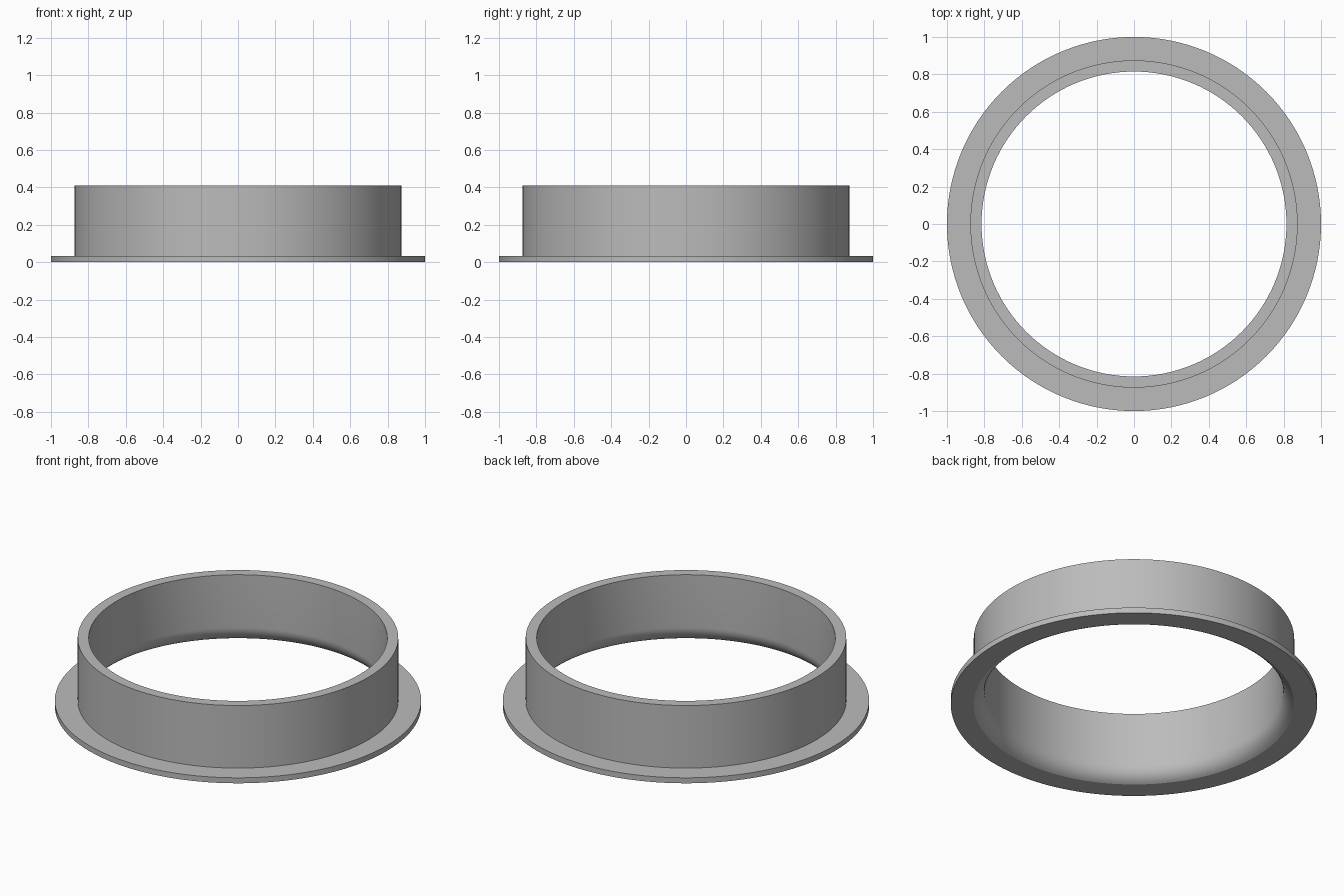
import bpy
import bmesh
import math

cube = bpy.data.objects.get("Cube")
if cube:
    bpy.data.objects.remove(cube, do_unlink=True)

# Plain grey for the whole part
grey = bpy.data.materials.new("grey")
grey.use_nodes = True
colour = (0.5, 0.5, 0.5, 1)
grey.diffuse_color = colour
grey.node_tree.nodes["Principled BSDF"].inputs["Base Color"].default_value = colour

SEGMENTS = 128
FLANGE_R, COLLAR_R, BORE_R = 1.0, 0.875, 0.815
FLANGE_TOP, COLLAR_TOP = 0.033, 0.41
FILLET_R = 0.1
FILLET_STEPS = 8

# Section of the ring: flange, collar, then the rounded lead-in of the bore
profile = [(FLANGE_R, 0), (FLANGE_R, FLANGE_TOP), (COLLAR_R, FLANGE_TOP),
           (COLLAR_R, COLLAR_TOP), (BORE_R, COLLAR_TOP)]
sweep = math.acos(1 - (COLLAR_R - BORE_R) / FILLET_R)
fillet_height = FILLET_R * math.sin(sweep)
for i in range(FILLET_STEPS + 1):
    a = sweep * i / FILLET_STEPS
    profile.append((BORE_R + FILLET_R * (1 - math.cos(a)),
                    fillet_height - FILLET_R * math.sin(a)))

# Spin the section around the z axis
bm = bmesh.new()
verts = [bm.verts.new((r, 0, z)) for r, z in profile]
edges = [bm.edges.new((v, verts[(i + 1) % len(verts)])) for i, v in enumerate(verts)]
bmesh.ops.spin(bm, geom=verts + edges, cent=(0, 0, 0), axis=(0, 0, 1),
               angle=math.tau, steps=SEGMENTS, use_merge=True)
bmesh.ops.remove_doubles(bm, verts=bm.verts[:], dist=0.0001)
bmesh.ops.recalc_face_normals(bm, faces=bm.faces[:])
mesh = bpy.data.meshes.new("flanged_collar")
bm.to_mesh(mesh)
bm.free()
mesh.materials.append(grey)

collar = bpy.data.objects.new("flanged_collar", mesh)
bpy.context.collection.objects.link(collar)
bpy.ops.object.select_all(action="DESELECT")
collar.select_set(True)
bpy.context.view_layer.objects.active = collar
bpy.ops.object.shade_smooth_by_angle(angle=math.radians(20))
